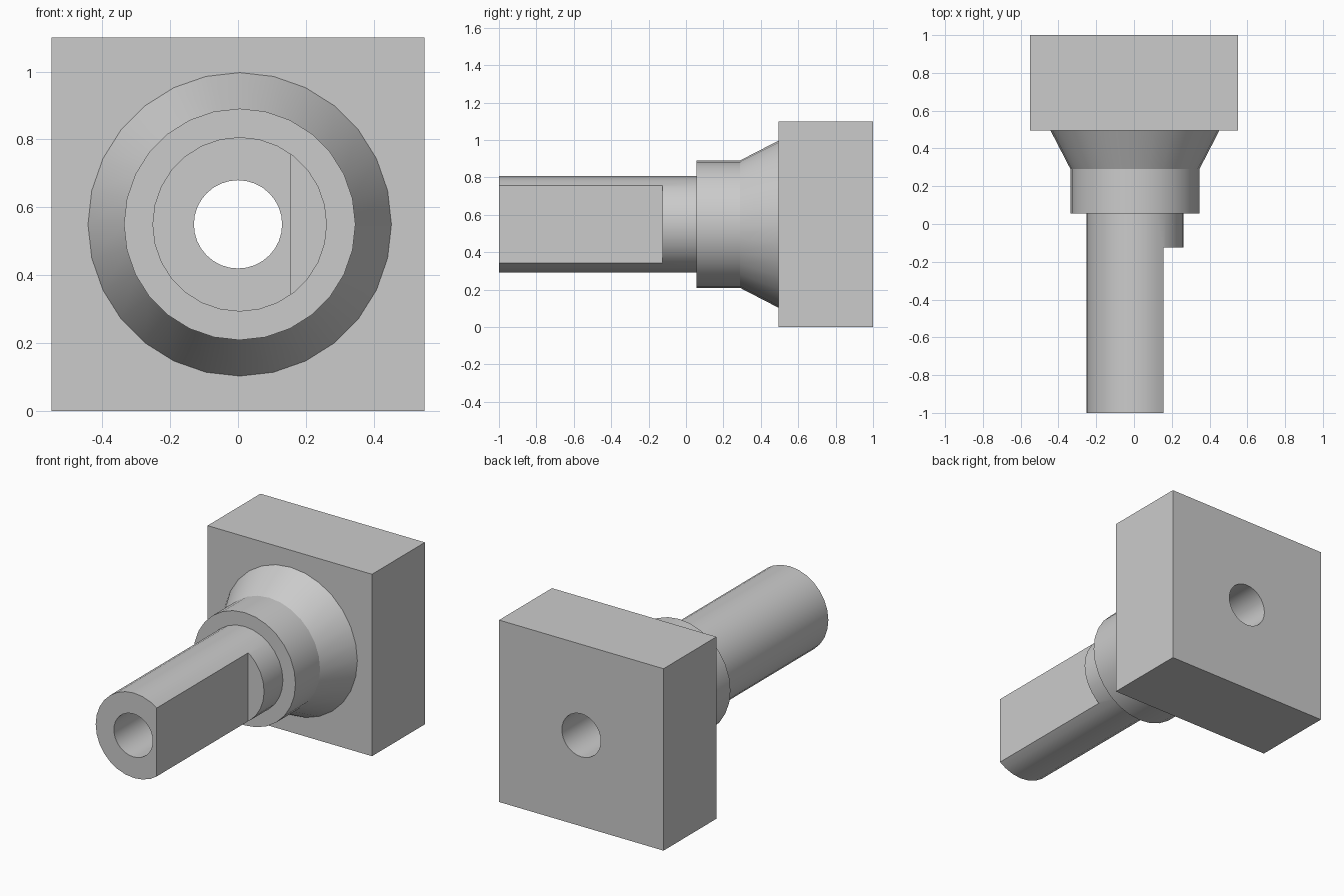
import bpy, bmesh, math
from mathutils import Matrix, Vector

cube = bpy.data.objects.get("Cube")
if cube:
    bpy.data.objects.remove(cube, do_unlink=True)

AXIS_Z = 0.55
SIDES = 28

grey = bpy.data.materials.new("machined_grey")
grey.use_nodes = True
colour = (0.6, 0.6, 0.6, 1)
grey.diffuse_color = colour
grey.node_tree.nodes["Principled BSDF"].inputs["Base Color"].default_value = colour


def add_object(name, bm):
    bmesh.ops.recalc_face_normals(bm, faces=bm.faces)
    mesh = bpy.data.meshes.new(name)
    bm.to_mesh(mesh)
    bm.free()
    mesh.materials.append(grey)
    obj = bpy.data.objects.new(name, mesh)
    bpy.context.collection.objects.link(obj)
    return obj


def box(name, low, high):
    low, high = Vector(low), Vector(high)
    bm = bmesh.new()
    bmesh.ops.create_cube(bm, size=1, matrix=Matrix.Translation((low + high) / 2)
                          @ Matrix.Diagonal((high - low).to_4d()))
    return add_object(name, bm)


def lathe(name, profile, sides, x=0.0):
    """Solid of revolution about the y direction from (y, radius) points."""
    bm = bmesh.new()
    rings = []
    for y, r in profile:
        angles = [2 * math.pi * i / sides for i in range(sides)]
        rings.append([bm.verts.new((x + r * math.cos(a), y, AXIS_Z + r * math.sin(a)))
                      for a in angles])
    for a, b in zip(rings, rings[1:]):
        for i in range(sides):
            j = (i + 1) % sides
            bm.faces.new((a[i], a[j], b[j], b[i]))
    bm.faces.new(rings[0])
    bm.faces.new(rings[-1])
    return add_object(name, bm)


def cut(obj, *cutters):
    for cutter in cutters:
        mod = obj.modifiers.new("cut", "BOOLEAN")
        mod.operation = "DIFFERENCE"
        mod.solver = "EXACT"
        mod.object = cutter
    bpy.context.view_layer.update()
    evaluated = obj.evaluated_get(bpy.context.evaluated_depsgraph_get())
    mesh = bpy.data.meshes.new_from_object(evaluated)
    obj.modifiers.clear()
    obj.data = mesh


# Square mounting block
block = box("mounting_block", (-0.55, 0.495, 0), (0.55, 1, 1.1))

# Stepped spindle: shaft, collar and flared neck
spindle = lathe("stepped_spindle", [(-1, 0.257), (0.055, 0.257), (0.055, 0.341),
                                    (0.29, 0.341), (0.495, 0.447)], SIDES, 0.005)

# Through bore and side flat
bore = lathe("bore_cutter", [(-1.2, 0.13), (1.2, 0.13)], 32)
flat = box("flat_cutter", (0.156, -1.2, 0.1), (0.6, -0.125, 1))
cut(block, bore)
cut(spindle, bore, flat)
for helper in (bore, flat):
    bpy.data.objects.remove(helper, do_unlink=True)

# Smooth round walls, sharp edges
for obj in (block, spindle):
    bpy.ops.object.select_all(action="DESELECT")
    obj.select_set(True)
    bpy.context.view_layer.objects.active = obj
    bpy.ops.object.shade_smooth_by_angle(angle=math.radians(25))
